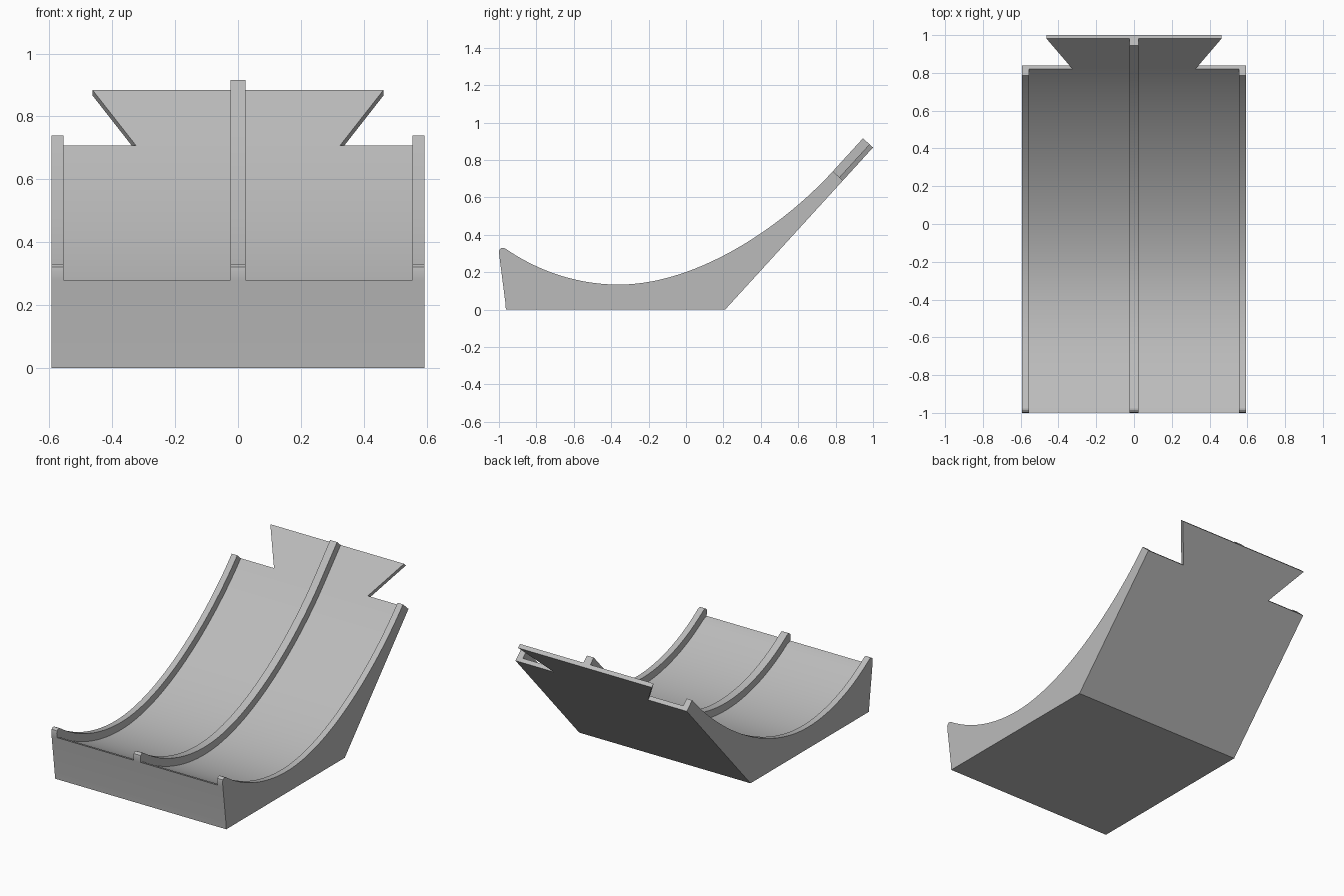
import bpy, bmesh, math
from mathutils import Vector
from mathutils.geometry import interpolate_bezier

if "Cube" in bpy.data.objects:
    bpy.data.objects.remove(bpy.data.objects["Cube"])

grey = bpy.data.materials.new("light grey")
grey.diffuse_color = (0.5, 0.5, 0.5, 1)
grey.use_nodes = True
grey.node_tree.nodes["Principled BSDF"].inputs["Base Color"].default_value = grey.diffuse_color

RIB = 0.047          # rib height above the channel floor
SHEET = 0.026        # thickness of the back sheet
HALF = 0.593         # half width of the body
back_tip = Vector((1.0, 0.867))
back_foot = Vector((0.209, 0.0))
along = (back_tip - back_foot).normalized()
down = Vector((along.y, -along.x))


def loft(name, ring_a, ring_b):
    """Closed solid between two matching outlines."""
    bm = bmesh.new()
    a = [bm.verts.new(p) for p in ring_a]
    b = [bm.verts.new(p) for p in ring_b]
    n = len(a)
    bm.faces.new(a)
    bm.faces.new(b[::-1])
    for i in range(n):
        j = (i + 1) % n
        bm.faces.new((a[i], b[i], b[j], a[j]))
    bmesh.ops.recalc_face_normals(bm, faces=bm.faces[:])
    me = bpy.data.meshes.new(name)
    bm.to_mesh(me)
    bm.free()
    ob = bpy.data.objects.new(name, me)
    bpy.context.collection.objects.link(ob)
    me.materials.append(grey)
    bpy.context.view_layer.objects.active = ob
    ob.select_set(True)
    bpy.ops.object.shade_smooth_by_angle(angle=math.radians(25))
    ob.select_set(False)
    return ob


def extrude(name, profile, x0, x1):
    return loft(name, [(x0, p[0], p[1]) for p in profile],
                [(x1, p[0], p[1]) for p in profile])


# Key points of the sloping end
tip_floor = back_tip - down * SHEET
tip_rib = tip_floor - down * RIB
neck = along * 0.2385
base_back, base_floor, base_rib = (p - neck for p in (back_tip, tip_floor, tip_rib))

# Curved rib crest and the floor offset below it
start, low = Vector((-0.965, 0.326)), Vector((-0.36, 0.134))
crest = interpolate_bezier(start, Vector((-0.787, 0.2035)), Vector((-0.576, 0.134)), low, 20)
crest += interpolate_bezier(low, Vector((0.06, 0.134)), base_rib - along * 0.4, base_rib, 32)[1:]
crest = [Vector((p[0], p[1])) for p in crest]
floor = []
for i, p in enumerate(crest):
    t = (crest[min(i + 1, len(crest) - 1)] - crest[max(i - 1, 0)]).normalized()
    floor.append(p + Vector((t.y, -t.x)) * RIB)
floor[0] = Vector((-0.997, 0.28))
floor[-1] = base_floor

# Body: flat base, leaning front wall, curved floor, sloping back
extrude("body", [back_foot, (-0.963, 0), (-0.966, 0.04)] + floor + [base_back], -HALF, HALF)

# Ribs with rounded front noses
nose = [(-1.0, 0.308), (-0.997, 0.322), (-0.986, 0.33), (-0.976, 0.331)]
side_rib = floor[::-1] + nose + crest
for name, s in (("left_rib", -1), ("right_rib", 1)):
    extrude(name, side_rib, s * 0.555, s * HALF)
extrude("middle_rib", [tip_floor] + side_rib + [tip_rib], -0.024, 0.024)

# Dovetail tab continuing the back sheet
wide, narrow = 0.463, 0.325


def tab_ring(base, tip):
    return [(-narrow, *base), (narrow, *base), (wide, *tip), (-wide, *tip)]


loft("dovetail_tab", tab_ring(base_floor, tip_floor), tab_ring(base_back, back_tip))
